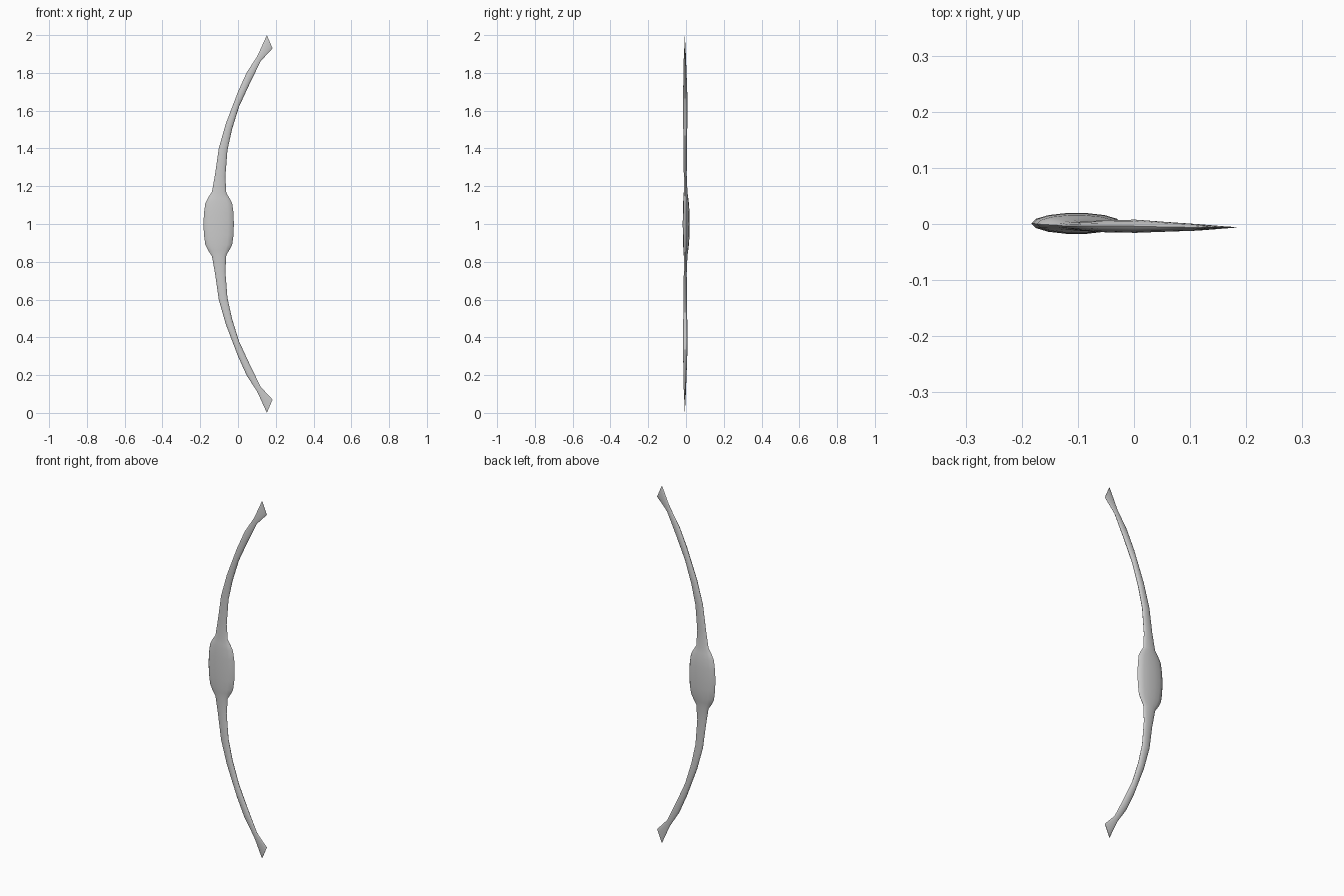
import bpy, bmesh
from math import cos, sin, pi

if "Cube" in bpy.data.objects:
    bpy.data.objects.remove(bpy.data.objects["Cube"])

# Upper half stations: outer edge (x, z), inner edge (x, z), y centre, half thickness
STATIONS = [
    (-0.183, 1.00, -0.022, 1.00, 0.001, 0.019),
    (-0.180, 1.06, -0.024, 1.06, 0.001, 0.018),
    (-0.173, 1.11, -0.031, 1.11, 0.000, 0.016),
    (-0.158, 1.14, -0.044, 1.135, -0.001, 0.013),
    (-0.138, 1.17, -0.062, 1.165, -0.002, 0.010),
    (-0.121, 1.265, -0.067, 1.25, -0.004, 0.008),
    (-0.102, 1.40, -0.056, 1.39, -0.004, 0.009),
    (-0.065, 1.53, -0.032, 1.50, -0.004, 0.011),
    (0.000, 1.70, 0.005, 1.62, -0.004, 0.012),
    (0.045, 1.80, 0.063, 1.745, -0.005, 0.009),
    (0.103, 1.89, 0.120, 1.862, -0.006, 0.006),
    (0.153, 2.00, 0.183, 1.93, -0.006, 0.001),
]
SIDES = 14

# Lofted upper limb and half grip
bm = bmesh.new()
rings = []
for xl, zl, xr, zr, yc, t in STATIONS:
    ring = []
    for i in range(SIDES):
        a = 2 * pi * i / SIDES
        s = (1 + cos(a)) / 2
        ring.append(bm.verts.new((xl + (xr - xl) * s, yc + t * sin(a), zl + (zr - zl) * s)))
    rings.append(ring)
for a, b in zip(rings, rings[1:]):
    for i in range(SIDES):
        j = (i + 1) % SIDES
        bm.faces.new((a[i], a[j], b[j], b[i]))
bm.faces.new(rings[-1])

# Mirror across the grip centre to form the lower limb
geom = bm.verts[:] + bm.edges[:] + bm.faces[:]
copy = bmesh.ops.duplicate(bm, geom=geom)["geom"]
for v in (g for g in copy if isinstance(g, bmesh.types.BMVert)):
    v.co.z = 2 - v.co.z
bmesh.ops.remove_doubles(bm, verts=bm.verts[:], dist=1e-5)
bmesh.ops.recalc_face_normals(bm, faces=bm.faces[:])

mesh = bpy.data.meshes.new("bow_stave")
bm.to_mesh(mesh)
bm.free()
bow = bpy.data.objects.new("bow_stave", mesh)
bpy.context.collection.objects.link(bow)
bpy.context.view_layer.objects.active = bow
bow.select_set(True)
bpy.ops.object.shade_smooth_by_angle(angle=0.7)
